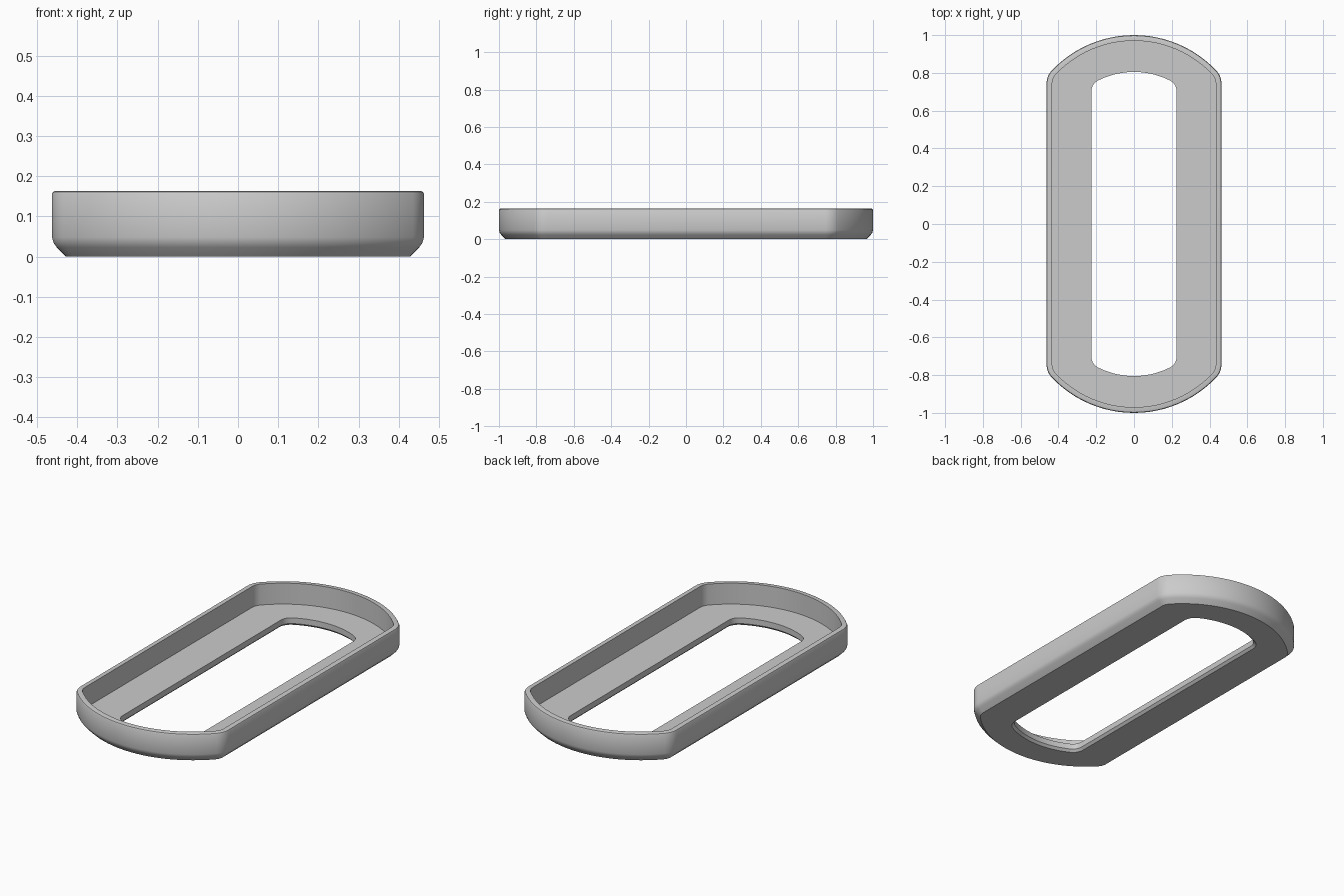
import bpy
import bmesh
import math

cube = bpy.data.objects.get("Cube")
if cube:
    bpy.data.objects.remove(cube, do_unlink=True)

grey = bpy.data.materials.new("plain grey")
grey.use_nodes = True
colour = (0.6, 0.6, 0.6, 1)
grey.diffuse_color = colour
grey.node_tree.nodes["Principled BSDF"].inputs["Base Color"].default_value = colour

ARC_STEPS, CORNER_STEPS = 12, 8


def outline(half_width, half_length, end_radius, corner_radius, inset):
    """Straight sides, bowed ends and rounded corners, offset inward by inset."""
    cx = half_width - corner_radius
    arc_y = half_length - end_radius
    reach = end_radius - corner_radius
    cy = arc_y + math.sqrt(reach ** 2 - cx ** 2)
    join = math.atan2(cy - arc_y, cx)
    r, big = corner_radius - inset, end_radius - inset
    quarter = []
    for i in range(CORNER_STEPS):
        a = join * i / CORNER_STEPS
        quarter.append((cx + r * math.cos(a), cy + r * math.sin(a)))
    for i in range(ARC_STEPS + 1):
        a = join + (math.pi / 2 - join) * i / ARC_STEPS
        quarter.append((big * math.cos(a), arc_y + big * math.sin(a)))
    half = quarter + [(-x, y) for x, y in reversed(quarter[:-1])]
    return half + [(-x, -y) for x, y in half]


OUTER = (0.463, 1.0, 0.6, 0.1)
HOLE = (0.225, 0.805, 0.42, 0.06)

# Closed cross-section: outer wall, rim, inner wall, floor and opening
section = [
    (OUTER, 0.035, 0.0), (OUTER, 0.012, 0.023), (OUTER, 0.004, 0.034),
    (OUTER, 0.0, 0.048), (OUTER, 0.0, 0.155), (OUTER, 0.003, 0.161),
    (OUTER, 0.008, 0.163), (OUTER, 0.03, 0.163), (OUTER, 0.03, 0.045),
    (HOLE, 0.0, 0.045), (HOLE, 0.0, 0.013), (HOLE, -0.013, 0.0),
]

bm = bmesh.new()
rings = [[bm.verts.new((x, y, z)) for x, y in outline(*shape, inset)]
         for shape, inset, z in section]
for k, low in enumerate(rings):
    high = rings[(k + 1) % len(rings)]
    for i in range(len(low)):
        j = (i + 1) % len(low)
        bm.faces.new((low[i], low[j], high[j], high[i]))
bmesh.ops.recalc_face_normals(bm, faces=bm.faces)

mesh = bpy.data.meshes.new("open_tray_frame")
bm.to_mesh(mesh)
bm.free()
mesh.materials.append(grey)
tray = bpy.data.objects.new("open_tray_frame", mesh)
bpy.context.collection.objects.link(tray)

# Smooth walls with crisp rim and floor edges
bpy.ops.object.select_all(action="DESELECT")
tray.select_set(True)
bpy.context.view_layer.objects.active = tray
bpy.ops.object.shade_smooth_by_angle(angle=math.radians(32))
